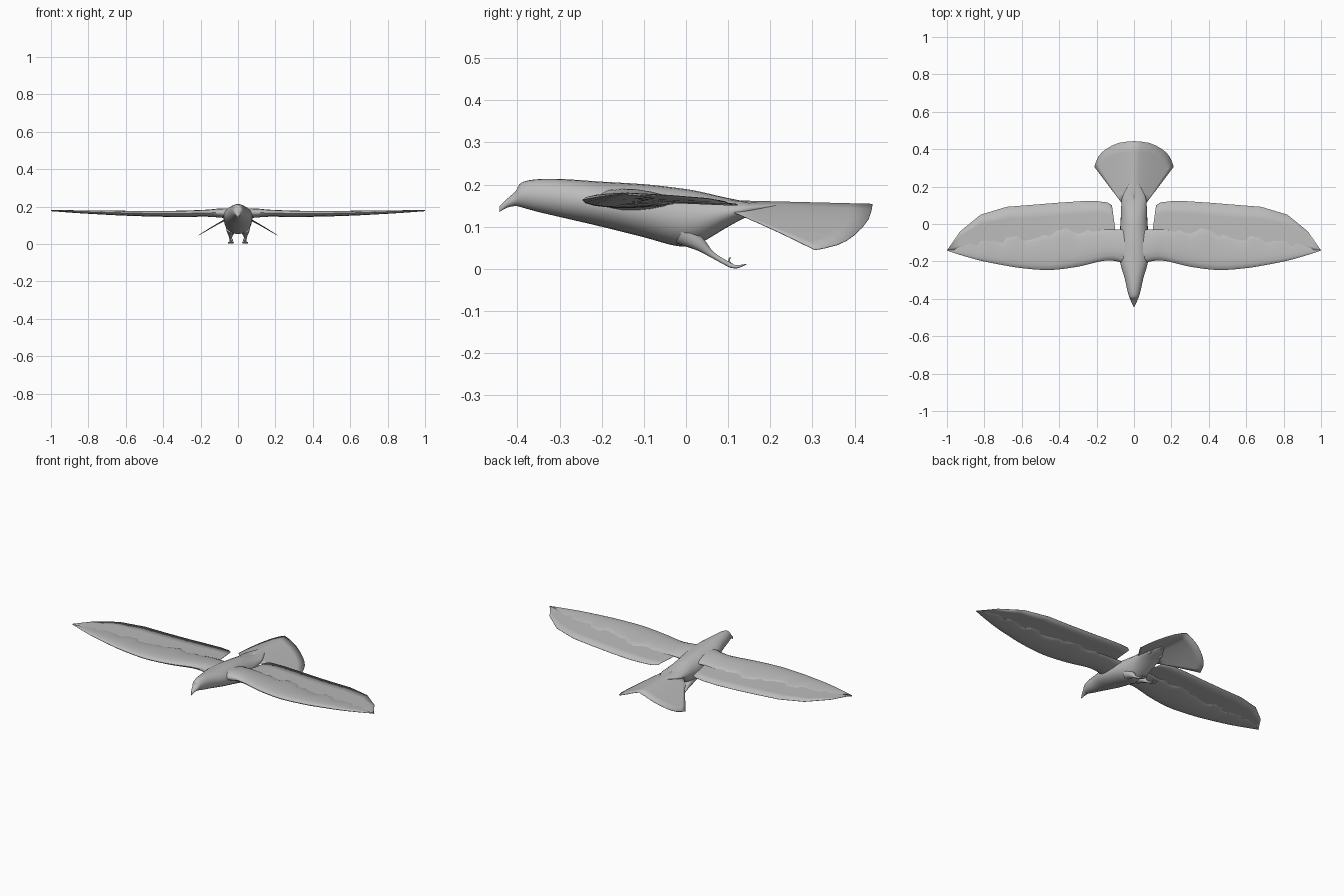
import bpy
import bmesh
import math
import random
from mathutils import Vector

random.seed(4)
if "Cube" in bpy.data.objects:
    bpy.data.objects.remove(bpy.data.objects["Cube"])

grey = bpy.data.materials.new("plain grey")
grey.use_nodes = True
COLOUR = (0.5, 0.5, 0.5, 1)
grey.diffuse_color = COLOUR
grey.node_tree.nodes["Principled BSDF"].inputs["Base Color"].default_value = COLOUR


def spline(rows, steps):
    """Catmull-Rom resampling of a list of equal-length tuples."""
    out = []
    for i in range(len(rows) - 1):
        a, b, c, d = (Vector(rows[min(max(i + k, 0), len(rows) - 1)]) for k in (-1, 0, 1, 2))
        for s in range(steps):
            t = s / steps
            out.append(b + (c - a) * t / 2 + (a * 2 - b * 5 + c * 4 - d) * t * t / 2
                       + (b * 3 - a - c * 3 + d) * t ** 3 / 2)
    return out + [Vector(rows[-1])]


def loft(name, rings, closed=True, angle=60):
    """Skin a list of rings; closed rings are capped, open ones make a sheet."""
    bm = bmesh.new()
    grid = [[bm.verts.new(p) for p in ring] for ring in rings]
    n = len(grid[0])
    for a, b in zip(grid, grid[1:]):
        for i in range(n if closed else n - 1):
            j = (i + 1) % n
            bm.faces.new((a[i], a[j], b[j], b[i]))
    if closed:
        bm.faces.new(grid[0])
        bm.faces.new(grid[-1])
    bmesh.ops.remove_doubles(bm, verts=bm.verts, dist=0.0002)
    bmesh.ops.recalc_face_normals(bm, faces=bm.faces)
    mesh = bpy.data.meshes.new(name)
    bm.to_mesh(mesh)
    bm.free()
    obj = bpy.data.objects.new(name, mesh)
    bpy.context.collection.objects.link(obj)
    mesh.materials.append(grey)
    bpy.ops.object.select_all(action='DESELECT')
    obj.select_set(True)
    bpy.context.view_layer.objects.active = obj
    bpy.ops.object.shade_smooth_by_angle(angle=math.radians(angle))
    return obj


def thicken(obj):
    mod = obj.modifiers.new("thickness", 'SOLIDIFY')
    mod.thickness = 0.002
    mod.offset = 0


def tube(name, path):
    """Round limb through (x, y, z, radius) rows."""
    rows = spline(path, 4)
    rings = []
    for i, r in enumerate(rows):
        way = (rows[min(i + 1, len(rows) - 1)] - rows[max(i - 1, 0)]).to_3d().normalized()
        side = way.cross(Vector((0.3, 0, 1))).normalized()
        up = side.cross(way)
        rings.append([r.to_3d() + (side * math.cos(k * math.tau / 8)
                      + up * math.sin(k * math.tau / 8)) * r[3] for k in range(8)])
    return loft(name, rings)


# Body with head and hooked beak: y, half width, bottom, top
profile = [(-0.443, 0.002, 0.135, 0.148), (-0.425, 0.011, 0.145, 0.166),
           (-0.405, 0.019, 0.149, 0.184), (-0.39, 0.026, 0.146, 0.205),
           (-0.35, 0.037, 0.135, 0.213), (-0.29, 0.05, 0.121, 0.213),
           (-0.2, 0.075, 0.1, 0.207), (-0.1, 0.077, 0.075, 0.201),
           (-0.02, 0.074, 0.054, 0.192), (0.03, 0.071, 0.06, 0.184),
           (0.1, 0.068, 0.1, 0.168), (0.15, 0.06, 0.125, 0.16),
           (0.24, 0.012, 0.15, 0.156)]
rings = []
for y, w, lo, hi in spline(profile, 4):
    ring = []
    for k in range(24):
        a = k * math.tau / 24
        ring.append((w * math.cos(a), y, (lo + hi) / 2 + (hi - lo) / 2 * math.sin(a)))
    rings.append(ring)
loft("body", rings)

# Wing stations: x, leading y, arm rear y, trailing y, height, arm half thickness
stations = [(0.03, -0.22, -0.03, 0.02, 0.165, 0.03), (0.1, -0.198, -0.03, -0.02, 0.167, 0.026),
            (0.17, -0.198, -0.03, 0.12, 0.166, 0.02), (0.3, -0.228, -0.04, 0.122, 0.163, 0.018),
            (0.45, -0.246, -0.06, 0.112, 0.163, 0.016), (0.6, -0.236, -0.08, 0.1, 0.166, 0.014),
            (0.7, -0.22, -0.09, 0.088, 0.169, 0.012), (0.82, -0.196, -0.1, 0.05, 0.173, 0.009),
            (0.93, -0.165, -0.1, -0.04, 0.177, 0.005), (1.0, -0.142, -0.138, -0.138, 0.18, 0.001)]
# Flight feather edge: x, y
edge = [(0.085, -0.05), (0.1, -0.03), (0.118, 0.1), (0.14, 0.115), (0.2, 0.122), (0.28, 0.122),
        (0.4, 0.114), (0.55, 0.102), (0.68, 0.092), (0.82, 0.05), (0.93, -0.04), (1.0, -0.142)]
fine = spline(stations, 5)


def station_at(x):
    for a, b in zip(fine, fine[1:]):
        if x <= b[0]:
            return a.lerp(b, max(0, (x - a[0]) / (b[0] - a[0])))
    return fine[-1]


ragged = [random.uniform(-0.012, 0.03) if 0.18 < r[0] < 0.9 else 0 for r in fine]
for side, word in ((1, "left"), (-1, "right")):
    rings = []
    for r, jag in zip(fine, ragged):
        x, front, rear, _, z, thick = r
        ring = []
        for k in range(16):
            a = k * math.tau / 16
            u = (1 - math.cos(a)) / 2
            shape = math.sin(a) * (1.15 - 0.5 * u)
            ring.append((side * x, front + (rear + jag * u * u - front) * u,
                         z - 0.005 * u + thick * shape))
        rings.append(ring)
    loft(word + "_wing_arm", rings)

    sheet = []
    for x, y in edge:
        s = station_at(x)
        start = s[1] * 0.6 + s[2] * 0.4
        row = []
        for k in range(5):
            yy = start + (y - start) * k / 4
            row.append((side * x, yy, s[4] - 0.055 * max(0, yy - start) * (1 - 0.6 * x)))
        sheet.append(row)
    thicken(loft(word + "_flight_feathers", sheet, closed=False))

    # Leg, toes and rear claw
    leg = [(0.036, -0.01, 0.085, 0.03), (0.039, 0.03, 0.06, 0.018), (0.04, 0.06, 0.035, 0.008),
           (0.04, 0.095, 0.014, 0.006), (0.04, 0.11, 0.007, 0.006)]
    tube(word + "_leg", [(side * x, y, z, r) for x, y, z, r in leg])
    for i, spread in enumerate((-0.018, 0, 0.014)):
        toe = [(0.04, 0.1, 0.01, 0.005), (0.04 + spread * 0.6, 0.12, 0.005, 0.004),
               (0.04 + spread, 0.143, 0.011, 0.001)]
        tube(f"{word}_toe_{i + 1}", [(side * x, y, z, r) for x, y, z, r in toe])
    claw = [(0.036, 0.106, 0.008, 0.005), (0.03, 0.102, 0.018, 0.003), (0.028, 0.105, 0.028, 0.001)]
    tube(word + "_rear_claw", [(side * x, y, z, r) for x, y, z, r in claw])

# Arched tail fan: straight sides and a rounded end
fan = []
outline = [(0, 0.443), (0.08, 0.434), (0.15, 0.4), (0.19, 0.36), (0.212, 0.306)]
half = spline(outline, 2)
ends = [Vector((-p[0], p[1])) for p in reversed(half[1:])] + half
for e in ends:
    root = Vector((e[0] * 0.32, 0.115))
    row = []
    for k in range(7):
        p = root.lerp(e, k / 6)
        row.append((p[0], p[1], 0.162 - 0.025 * max(0, p[1] - 0.1) - 0.72 * abs(p[0]) ** 1.2))
    fan.append(row)
thicken(loft("tail_fan", fan, closed=False))

# Pointed feathers over the tail root
for x, y in ((-0.035, 0.2), (0, 0.25), (0.035, 0.2)):
    tube("tail_covert", [(x * 0.8, 0.09, 0.145, 0.02), (x, 0.15, 0.143, 0.014),
                         (x * 1.1, y, 0.15 - abs(x) * 0.4, 0.001)])
